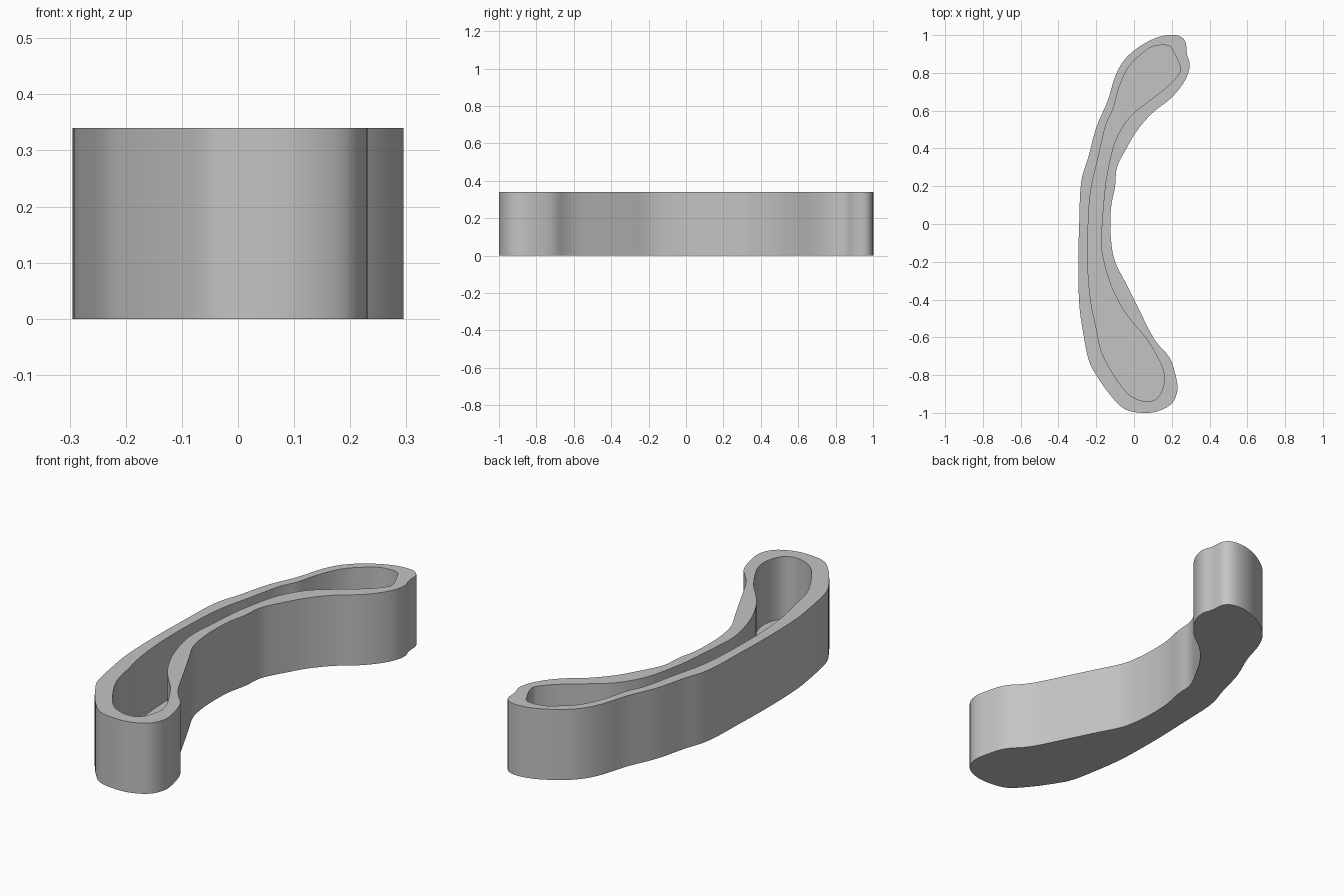
import bpy
import bmesh
from mathutils import Vector

cube = bpy.data.objects.get("Cube")
if cube:
    bpy.data.objects.remove(cube, do_unlink=True)

HEIGHT = 0.34
FLOOR = 0.04
STEPS = 4

# Outline of the outside wall, clockwise from the front end
OUTER = [(.05, -1), (-.05, -.98), (-.13, -.9), (-.2, -.8), (-.24, -.72), (-.27, -.57),
         (-.29, -.42), (-.295, -.2), (-.29, 0), (-.28, .22), (-.24, .36), (-.2, .51),
         (-.14, .65), (-.1, .78), (-.05, .87), (.03, .94), (.13, .99), (.22, 1),
         (.27, .97), (.28, .9), (.295, .84), (.27, .76), (.2, .67), (.1, .59),
         (.02, .5), (-.04, .4), (-.09, .3), (-.1, .2), (-.12, .1), (-.125, 0),
         (-.12, -.1), (-.1, -.2), (-.04, -.32), (.02, -.44), (.09, -.58), (.13, -.64),
         (.19, -.71), (.22, -.8), (.23, -.88), (.2, -.95), (.13, -.99)]

# Outline of the cavity, same direction
INNER = [(.04, -.935), (-.03, -.9), (-.1, -.81), (-.17, -.68), (-.2, -.55), (-.23, -.4),
         (-.245, -.2), (-.24, .05), (-.225, .2), (-.19, .35), (-.15, .52), (-.11, .61),
         (-.08, .72), (-.03, .83), (.04, .9), (.1, .94), (.18, .945), (.21, .91),
         (.245, .83), (.235, .79), (.18, .73), (.09, .66), (-.01, .58), (-.07, .5),
         (-.11, .41), (-.14, .28), (-.155, .18), (-.17, 0), (-.175, -.1), (-.16, -.2),
         (-.12, -.33), (-.06, -.45), (0, -.53), (.06, -.6), (.11, -.68), (.15, -.76),
         (.16, -.83), (.14, -.9), (.1, -.935)]


def smooth_loop(points):
    """Closed Catmull-Rom curve through the points."""
    pts = [Vector(p) for p in points]
    n = len(pts)
    loop = []
    for i in range(n):
        a, b, c, d = (pts[(i + k) % n] for k in (-1, 0, 1, 2))
        for s in range(STEPS):
            t = s / STEPS
            loop.append(b + 0.5 * t * (c - a + t * (2 * a - 5 * b + 4 * c - d
                                                    + t * (3 * (b - c) + d - a))))
    return loop


def add_wall(bm, loop, cap_z, rim_z):
    """Upright wall closed by a flat cap at cap_z; returns its open rim edges."""
    low = [bm.verts.new((p.x, p.y, cap_z)) for p in loop]
    high = [bm.verts.new((p.x, p.y, rim_z)) for p in loop]
    n = len(loop)
    for i in range(n):
        j = (i + 1) % n
        bm.faces.new((low[i], low[j], high[j], high[i]))
    bm.faces.new(low)
    return [bm.edges.get((high[i], high[(i + 1) % n])) for i in range(n)]


# Curved tray: outside wall with base, cavity wall with floor, flat rim between
bm = bmesh.new()
rim = add_wall(bm, smooth_loop(OUTER), 0, HEIGHT)
rim += add_wall(bm, smooth_loop(INNER), FLOOR, HEIGHT)
bmesh.ops.triangle_fill(bm, edges=rim, use_beauty=True, normal=(0, 0, 1))
bmesh.ops.recalc_face_normals(bm, faces=bm.faces)

mesh = bpy.data.meshes.new("curved_tray")
bm.to_mesh(mesh)
bm.free()
tray = bpy.data.objects.new("curved_tray", mesh)
bpy.context.collection.objects.link(tray)

# Plain grey material
grey = bpy.data.materials.new("plain_grey")
grey.use_nodes = True
colour = (0.55, 0.55, 0.55, 1)
grey.diffuse_color = colour
grey.node_tree.nodes["Principled BSDF"].inputs["Base Color"].default_value = colour
mesh.materials.append(grey)

# Smooth walls with crisp rim and base
bpy.context.view_layer.objects.active = tray
tray.select_set(True)
bpy.ops.object.shade_smooth_by_angle(angle=0.6)
